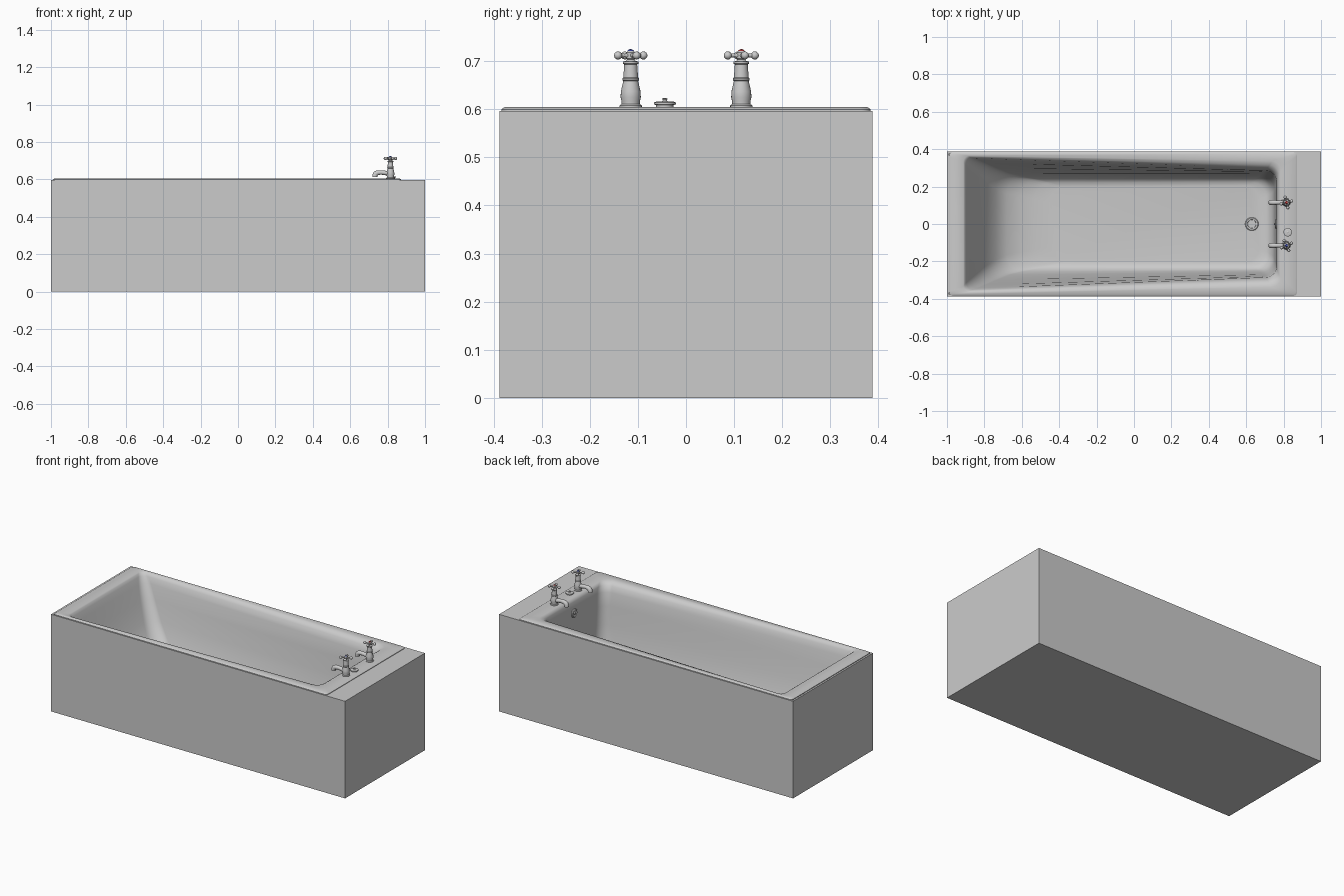
import bpy, bmesh
from math import sin, cos, pi, radians
from mathutils import Vector, Matrix

if "Cube" in bpy.data.objects:
    bpy.data.objects.remove(bpy.data.objects["Cube"])


def finish(name, bm, angle=35, color=None):
    bmesh.ops.recalc_face_normals(bm, faces=bm.faces)
    me = bpy.data.meshes.new(name)
    bm.to_mesh(me)
    bm.free()
    ob = bpy.data.objects.new(name, me)
    bpy.context.collection.objects.link(ob)
    bpy.ops.object.select_all(action='DESELECT')
    ob.select_set(True)
    bpy.context.view_layer.objects.active = ob
    if angle:
        bpy.ops.object.shade_smooth_by_angle(angle=radians(angle))
    if color:
        mat = bpy.data.materials.new(name)
        mat.diffuse_color = color
        mat.use_nodes = True
        mat.node_tree.nodes["Principled BSDF"].inputs["Base Color"].default_value = mat.diffuse_color
        me.materials.append(mat)
    return ob


def loft(bm, rings, cap_start=True, cap_end=True):
    vs = [[bm.verts.new(p) for p in r] for r in rings]
    for a, b in zip(vs, vs[1:]):
        for i in range(len(a)):
            j = (i + 1) % len(a)
            bm.faces.new((a[i], a[j], b[j], b[i]))
    if cap_start:
        bm.faces.new(vs[0])
    if cap_end:
        bm.faces.new(vs[-1])


def lathe(bm, profile, m=Matrix(), n=24):
    loft(bm, [[m @ Vector((r * cos(2 * pi * i / n), r * sin(2 * pi * i / n), z))
               for i in range(n)] for r, z in profile])


def tub_ring(x0, x1, w0, w1, r0, r1, z, n=8):
    # rounded trapezoid: head end at x0, tap end at x1
    pts = []
    corners = [(x1 - r1, w1 - r1, r1, 0), (x0 + r0, w0 - r0, r0, 90),
               (x0 + r0, -w0 + r0, r0, 180), (x1 - r1, -w1 + r1, r1, 270)]
    for cx, cy, r, a in corners:
        for k in range(n + 1):
            t = radians(a + 90 * k / n)
            pts.append((cx + r * cos(t), cy + r * sin(t), z))
    return pts


# boxed surround with an open frame on top
bm = bmesh.new()
bmesh.ops.create_cube(bm, size=1)
bmesh.ops.scale(bm, verts=bm.verts, vec=(2, 0.776, 0.597))
bmesh.ops.translate(bm, verts=bm.verts, vec=(0, 0, 0.2985))
bm.faces.ensure_lookup_table()
top = max(bm.faces, key=lambda f: f.calc_center_median().z)
bmesh.ops.inset_region(bm, faces=[top], thickness=0.015)
for v in top.verts:
    if v.co.x > 0:
        v.co.x = 0.83
bmesh.ops.delete(bm, geom=[top], context='FACES')
finish("bath_surround", bm, None)

# tub: rim, rolled edge, flared walls, floor
bm = bmesh.new()
loft(bm, [tub_ring(*a) for a in (
    (-0.988, 0.872, 0.384, 0.384, 0.02, 0.02, 0.596),
    (-0.988, 0.872, 0.384, 0.384, 0.02, 0.02, 0.600),
    (-0.980, 0.864, 0.377, 0.377, 0.02, 0.02, 0.605),
    (-0.912, 0.785, 0.364, 0.336, 0.03, 0.05, 0.605),
    (-0.905, 0.774, 0.358, 0.315, 0.035, 0.05, 0.600),
    (-0.897, 0.767, 0.352, 0.298, 0.04, 0.055, 0.585),
    (-0.882, 0.763, 0.343, 0.285, 0.05, 0.06, 0.550),
    (-0.850, 0.760, 0.325, 0.279, 0.06, 0.065, 0.470),
    (-0.800, 0.756, 0.298, 0.270, 0.07, 0.07, 0.360),
    (-0.740, 0.751, 0.270, 0.260, 0.08, 0.075, 0.260),
    (-0.680, 0.744, 0.253, 0.251, 0.09, 0.08, 0.213),
    (-0.600, 0.728, 0.238, 0.240, 0.09, 0.08, 0.186),
    (-0.530, 0.705, 0.222, 0.225, 0.09, 0.08, 0.174),
    (-0.450, 0.670, 0.200, 0.205, 0.09, 0.08, 0.170))], cap_start=False)
finish("bath_tub", bm, 40)

# drain with ring and cross bars
bm = bmesh.new()
lathe(bm, [(0.036, 0.169), (0.036, 0.172), (0.032, 0.175), (0.024, 0.174), (0.022, 0.171)],
      Matrix.Translation((0.63, 0, 0)))
for a in range(3):
    m = Matrix.Translation((0.63, 0, 0.173)) @ Matrix.Rotation(a * pi / 3, 4, 'Z') @ Matrix.Diagonal((0.048, 0.005, 0.003, 1))
    bmesh.ops.create_cube(bm, size=1, matrix=m)
finish("drain", bm)

# overflow plate on the tap end wall
bm = bmesh.new()
lathe(bm, [(0.026, 0), (0.026, 0.005), (0.021, 0.009), (0.016, 0.007), (0.007, 0.006), (0.006, 0.012), (0.003, 0.014)],
      Matrix.Translation((0.763, 0, 0.52)) @ Matrix.Rotation(-pi / 2, 4, 'Y'))
finish("overflow", bm)

# plug resting on the deck
bm = bmesh.new()
lathe(bm, [(0.018, 0.604), (0.018, 0.609), (0.023, 0.610), (0.023, 0.614), (0.018, 0.616),
           (0.006, 0.616), (0.004, 0.619), (0.006, 0.622), (0.002, 0.624)],
      Matrix.Translation((0.822, -0.044, 0)))
finish("plug", bm)


def tap(label, y, spin, color):
    place = Matrix.Translation((0.815, y, 0))
    # pillar
    bm = bmesh.new()
    lathe(bm, [(0.023, 0.604), (0.023, 0.608), (0.019, 0.611), (0.019, 0.616), (0.021, 0.625),
               (0.0205, 0.637), (0.017, 0.652), (0.0155, 0.659), (0.0175, 0.661), (0.0175, 0.664),
               (0.0155, 0.666), (0.014, 0.685), (0.0135, 0.693), (0.016, 0.695), (0.016, 0.699),
               (0.010, 0.701), (0.007, 0.705)], place)
    finish(label + "_tap_body", bm)
    # spout, swept along its path with a flared, down-turned mouth
    bm = bmesh.new()
    path = [(0.0, 0.630, 0.014, 90), (-0.025, 0.634, 0.012, 90), (-0.05, 0.637, 0.0115, 88),
            (-0.068, 0.636, 0.013, 75), (-0.079, 0.630, 0.014, 45), (-0.083, 0.622, 0.014, 10),
            (-0.083, 0.613, 0.014, 0), (-0.083, 0.613, 0.010, 0), (-0.083, 0.619, 0.009, 0)]
    rings = []
    for x, z, r, a in path:
        m = place @ Matrix.Translation((x, 0, z)) @ Matrix.Rotation(radians(a), 4, 'Y')
        rings.append([m @ Vector((r * cos(pi * i / 8), r * sin(pi * i / 8), 0)) for i in range(16)])
    loft(bm, rings)
    finish(label + "_tap_spout", bm)
    # cross handle with ball ends
    bm = bmesh.new()
    hub = Matrix.Translation((0.815, y, 0.712)) @ Matrix.Rotation(radians(spin), 4, 'Z')
    lathe(bm, [(0.007, -0.009), (0.010, -0.006), (0.010, 0.006), (0.007, 0.009)], hub)
    for k in range(4):
        arm = hub @ Matrix.Rotation(k * pi / 2, 4, 'Z') @ Matrix.Rotation(pi / 2, 4, 'Y')
        lathe(bm, [(0.006, 0.006), (0.0035, 0.013), (0.0045, 0.023)], arm, 12)
        bmesh.ops.create_uvsphere(bm, u_segments=12, v_segments=8, radius=0.0085,
                                  matrix=arm @ Matrix.Translation((0, 0, 0.029)))
    finish(label + "_tap_handle", bm)
    # temperature button
    bm = bmesh.new()
    lathe(bm, [(0.007, 0.009), (0.006, 0.011), (0.002, 0.013)], hub)
    finish(label + "_tap_button", bm, 35, color)


tap("hot", 0.115, 15, (0.6, 0.05, 0.05, 1))
tap("cold", -0.115, 25, (0.05, 0.08, 0.5, 1))
